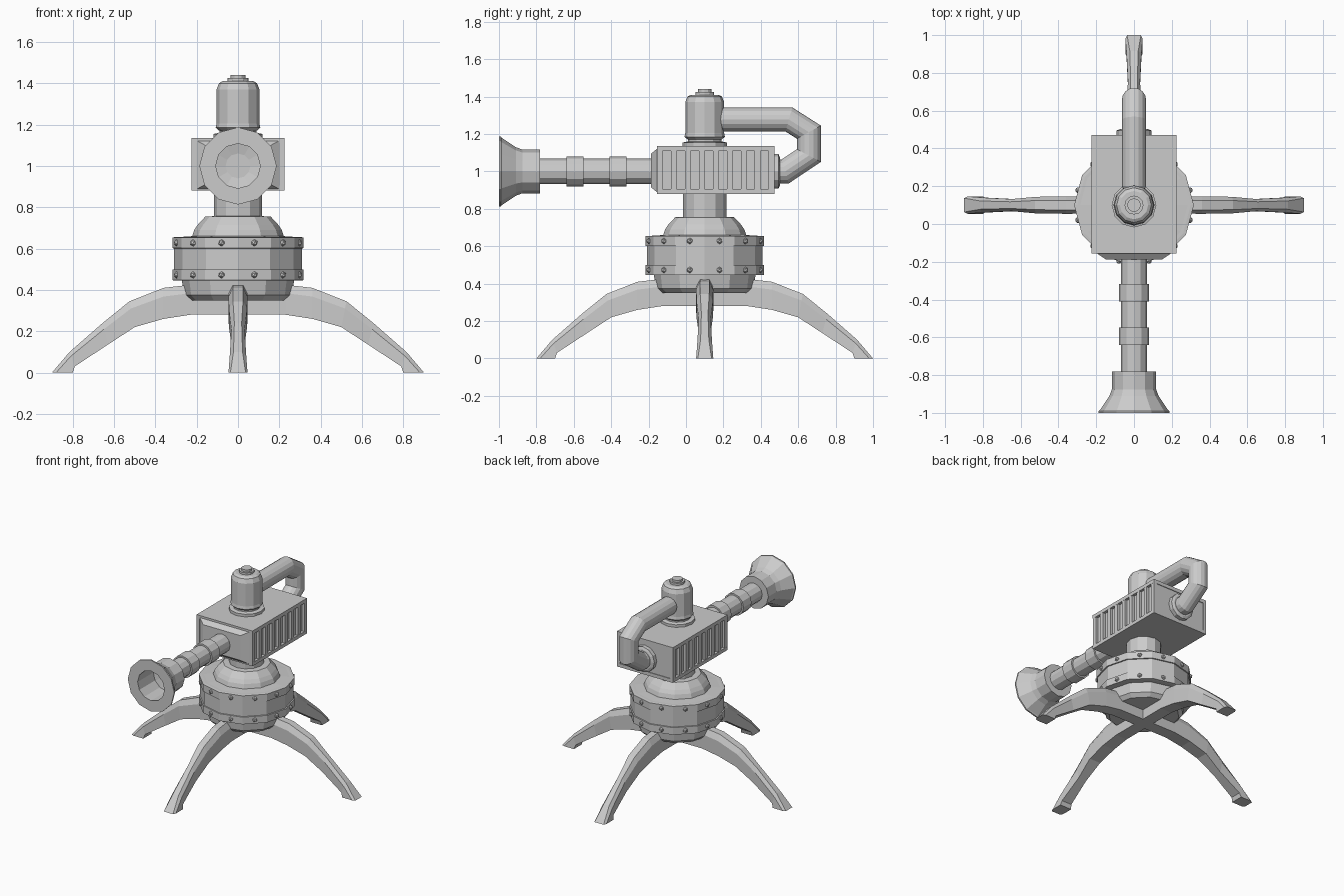
import bpy, bmesh
from math import sin, cos, pi
from mathutils import Vector

if "Cube" in bpy.data.objects:
    bpy.data.objects.remove(bpy.data.objects["Cube"])

CY = 0.1          # y of the vertical axis
HZ = 1.0          # height of the barrel axis


def finish(name, bm):
    bmesh.ops.remove_doubles(bm, verts=bm.verts, dist=1e-5)
    bmesh.ops.recalc_face_normals(bm, faces=bm.faces)
    me = bpy.data.meshes.new(name)
    bm.to_mesh(me)
    bm.free()
    ob = bpy.data.objects.new(name, me)
    bpy.context.collection.objects.link(ob)
    return ob


def skin(bm, rings, caps=True):
    """Bridge equal-length rings of points with quads."""
    vs = [[bm.verts.new(p) for p in r] for r in rings]
    n = len(vs[0])
    for a, b in zip(vs, vs[1:]):
        for i in range(n):
            j = (i + 1) % n
            bm.faces.new((a[i], a[j], b[j], b[i]))
    if caps:
        bm.faces.new(vs[0])
        bm.faces.new(vs[-1])


def lathe(name, prof, axis='Z', n=12):
    """Turn (radius, position) points about the mast (Z) or the barrel (Y)."""
    bm = bmesh.new()
    rings = []
    for r, h in prof:
        ang = [2 * pi * i / n for i in range(n)]
        if axis == 'Z':
            rings.append([(r * cos(a), CY + r * sin(a), h) for a in ang])
        else:
            rings.append([(r * cos(a), h, HZ + r * sin(a)) for a in ang])
    skin(bm, rings)
    return finish(name, bm)


def add_box(bm, x, y, z):
    skin(bm, [[(x[0], y[0], h), (x[1], y[0], h), (x[1], y[1], h), (x[0], y[1], h)] for h in z])


# Four arched legs: (radius, underside z, top z, half width)
leg = [(0, .28, .40, .045), (.23, .28, .425, .045), (.36, .26, .41, .046),
       (.50, .22, .345, .044), (.63, .135, .24, .032), (.79, .03, .10, .04)]
for k, side in enumerate(("right", "back", "left", "front")):
    d = Vector((round(cos(k * pi / 2)), round(sin(k * pi / 2)), 0))
    t = Vector((-d.y, d.x, 0))
    rings = []
    for r, lo, hi, w in leg:
        o = Vector((0, CY, 0))
        sec = [(-w, lo), (w, lo), (w, lo + .72 * (hi - lo)), (w * .55, hi),
               (-w * .55, hi), (-w, lo + .72 * (hi - lo))]
        # lean the section so the thickness follows the arch
        rings.append([o + d * (r + (0 if r < .4 else .025 * (h - lo) / (hi - lo))) + t * s
                      + Vector((0, 0, h)) for s, h in sec])
    w = .046
    rings.append([Vector((0, CY, 0)) + d * r + t * s for s, r in
                  [(-w, .80), (w, .80), (w, .88), (w * .8, .90), (-w * .8, .90), (-w, .88)]])
    bm = bmesh.new()
    skin(bm, rings)
    finish(side + "_leg", bm)

# Turntable drum, riveted bands and neck
lathe("base_drum", [(.235, .35), (.262, .375), (.272, .45), (.30, .45), (.309, .49), (.309, .61),
                    (.30, .655), (.222, .66), (.212, .69), (.195, .715), (.158, .755),
                    (.116, .757), (.116, .90)])
for nm, z in (("lower", .473), ("upper", .628)):
    lathe(nm + "_band", [(.30, z - .028), (.317, z - .026), (.317, z + .026), (.30, z + .028)])
    bm = bmesh.new()
    for k in range(12):
        a = (k + .5) * pi / 6
        res = bmesh.ops.create_icosphere(bm, subdivisions=1, radius=.017)
        bmesh.ops.translate(bm, verts=res['verts'], vec=(.306 * cos(a), CY + .306 * sin(a), z))
    finish(nm + "_rivets", bm)

# Head housing with ribbed sides
bm = bmesh.new()
y0, y1 = -.155, .472
add_box(bm, (-.205, .205), (y0 + .005, y1 - .005), (.885, 1.13))
for z in ((.88, .905), (1.11, 1.136)):
    add_box(bm, (-.225, .225), (y0, y1), z)
pitch = (y1 - y0 - .03) / 8
for s in (-1, 1):
    for k in range(9):
        y = y0 + k * pitch
        add_box(bm, sorted((s * .20, s * .224)), (y, y + .03), (.89, 1.125))
head = finish("head_housing", bm)

# Tapered front plate
bm = bmesh.new()
skin(bm, [[(sx * x, y, 1.005 + sz * z) for sx, sz in ((-1, -1), (1, -1), (1, 1), (-1, 1))]
          for x, z, y in ((.205, .12, -.15), (.15, .09, -.187))])
finish("front_plate", bm)

# Barrel with two rings and flared hollow muzzle
lathe("barrel", [(.068, -.18), (.068, -.318), (.08, -.318), (.08, -.41), (.068, -.41), (.068, -.548),
                 (.08, -.548), (.08, -.64), (.068, -.64), (.068, -.80)], 'Y')
lathe("muzzle", [(.06, -.78), (.117, -.78), (.117, -.875), (.13, -.91), (.18, -.985), (.187, -.99),
                 (.187, -1.0), (.108, -1.0), (.108, -.82), (.06, -.81)], 'Y')

# Tank on top with cap
lathe("top_tank", [(.118, 1.13), (.118, 1.155), (.09, 1.16), (.09, 1.17), (.108, 1.185), (.104, 1.205),
                   (.104, 1.37), (.092, 1.40), (.075, 1.41), (.05, 1.41), (.05, 1.425),
                   (.036, 1.425), (.036, 1.44)])

# Rear collar and bent return pipe
lathe("rear_collar", [(.092, .46), (.092, .495), (.075, .502)], 'Y')
path = [Vector((0, y, z)) for y, z in
        ((.46, 1.0), (.53, 1.0), (.657, 1.085), (.657, 1.21), (.55, 1.278), (.20, 1.278), (.17, 1.278))]
radii = [.064] * 6 + [.05]
rings = []
for i, p in enumerate(path):
    a = (p - path[max(i - 1, 0)]).normalized() if i else (path[1] - p).normalized()
    b = (path[i + 1] - p).normalized() if i < len(path) - 1 else a
    tan = (a + b).normalized()
    side = Vector((1, 0, 0))
    up = side.cross(tan)
    m = radii[i] / max(tan.dot(a), .5)     # mitre stretch
    rings.append([p + side * radii[i] * cos(2 * pi * k / 16) + up * m * sin(2 * pi * k / 16)
                  for k in range(16)])
bm = bmesh.new()
skin(bm, rings)
finish("return_pipe", bm)
